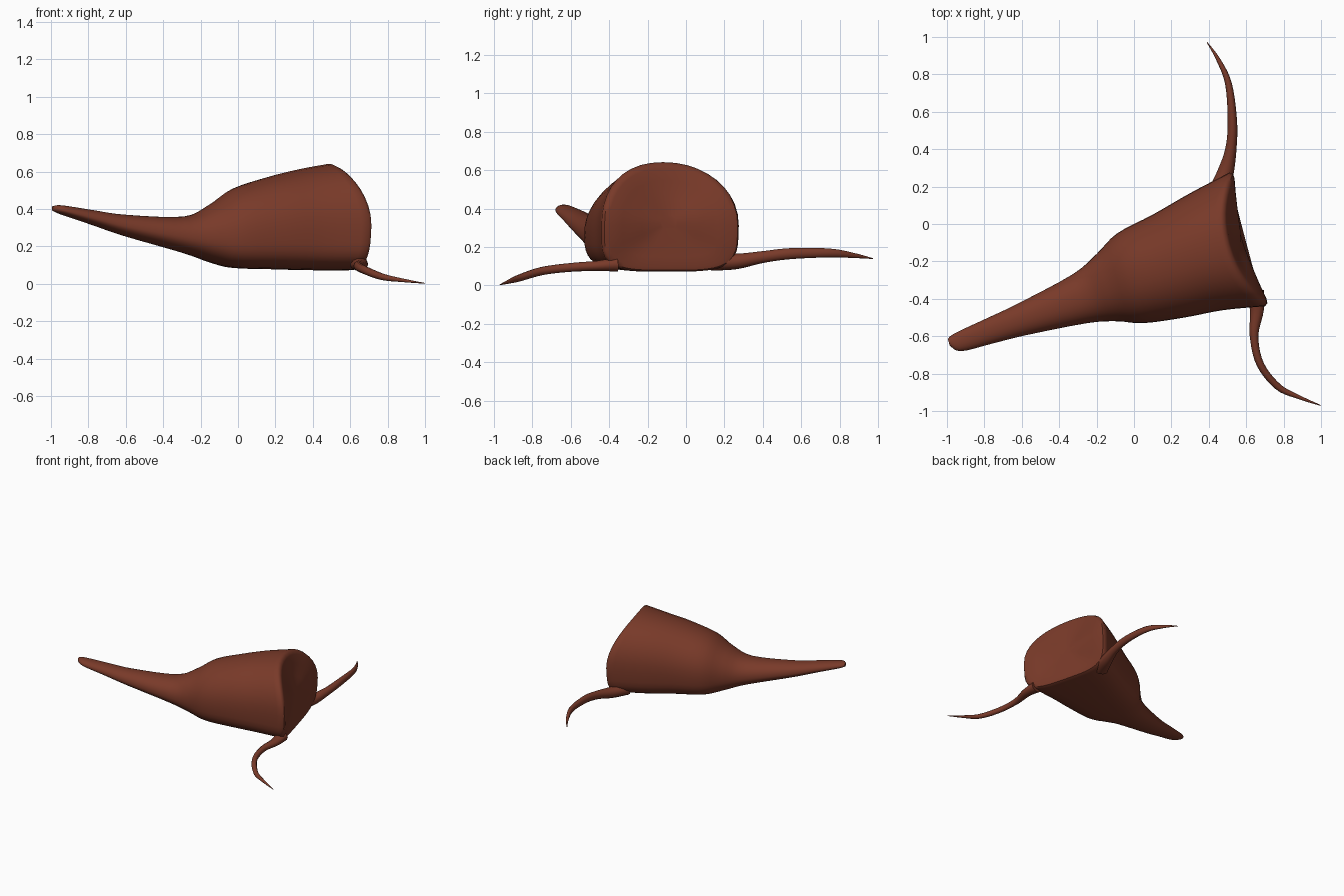
import bpy, bmesh, math
from mathutils import Vector

if "Cube" in bpy.data.objects:
    bpy.data.objects.remove(bpy.data.objects["Cube"])

skin = bpy.data.materials.new("red_brown")
skin.diffuse_color = (0.19, 0.042, 0.022, 1)
skin.use_nodes = True
skin.node_tree.nodes["Principled BSDF"].inputs["Base Color"].default_value = skin.diffuse_color


def smooth_rows(rows, steps):
    """Catmull-Rom interpolation through rows of numbers."""
    out = []
    for i in range(len(rows) - 1):
        p0, p1 = rows[max(i - 1, 0)], rows[i]
        p2, p3 = rows[i + 1], rows[min(i + 2, len(rows) - 1)]
        for s in range(steps):
            t = s / steps
            out.append([0.5 * (2 * b + (c - a) * t + (2 * a - 5 * b + 4 * c - d) * t * t
                               + (3 * b - a - 3 * c + d) * t ** 3)
                        for a, b, c, d in zip(p0, p1, p2, p3)])
    out.append(list(rows[-1]))
    return out


def loft(name, rings):
    """Skin closed rings of points and cap both ends."""
    bm = bmesh.new()
    loops = [[bm.verts.new(p) for p in ring] for ring in rings]
    n = len(loops[0])
    for a, b in zip(loops, loops[1:]):
        for i in range(n):
            j = (i + 1) % n
            bm.faces.new((a[i], a[j], b[j], b[i]))
    bm.faces.new(loops[0][::-1])
    bm.faces.new(loops[-1])
    bmesh.ops.recalc_face_normals(bm, faces=bm.faces)
    mesh = bpy.data.meshes.new(name)
    bm.to_mesh(mesh)
    bm.free()
    mesh.materials.append(skin)
    ob = bpy.data.objects.new(name, mesh)
    bpy.context.collection.objects.link(ob)
    bpy.context.view_layer.objects.active = ob
    ob.select_set(True)
    bpy.ops.object.shade_smooth_by_angle(angle=math.radians(50))
    ob.select_set(False)
    return ob


def spow(v, e):
    return math.copysign(abs(v) ** e, v)


# Body: left edge x, y, right edge x, y, bottom z, top z, backward lean, lower squareness
sections = [
    (-0.995, -0.615, -0.985, -0.65, 0.39, 0.415, 0.0, 2.0),
    (-0.96, -0.585, -0.925, -0.68, 0.37, 0.42, 0.0, 2.0),
    (-0.80, -0.51, -0.76, -0.64, 0.315, 0.395, 0.0, 2.0),
    (-0.63, -0.43, -0.58, -0.595, 0.255, 0.37, 0.0, 2.0),
    (-0.33, -0.27, -0.25, -0.53, 0.165, 0.36, 0.0, 2.2),
    (-0.20, -0.16, -0.09, -0.52, 0.115, 0.425, 0.0, 2.5),
    (-0.09, -0.05, 0.05, -0.53, 0.085, 0.51, 0.0, 3.0),
    (0.10, 0.05, 0.27, -0.50, 0.078, 0.572, 0.02, 3.4),
    (0.30, 0.165, 0.48, -0.46, 0.073, 0.612, 0.07, 3.8),
    (0.51, 0.275, 0.70, -0.44, 0.072, 0.642, 0.125, 4.0),
]
AXIS = Vector((0.955, 0.295, 0))
N = 40


def body_ring(row):
    lx, ly, rx, ry, z0, z1, lean, sq = row
    mid = Vector(((lx + rx) / 2, (ly + ry) / 2, 0))
    half = Vector((rx - lx, ry - ly, 0)) / 2
    zc = z0 + (z1 - z0) * 0.42
    pts = []
    for i in range(N):
        a = 2 * math.pi * i / N
        c, s = math.cos(a), math.sin(a)
        e = 2 / (2.15 if s > 0 else sq)
        u, v = spow(c, e), spow(s, e)
        z = zc + v * ((z1 - zc) if s > 0 else (zc - z0))
        back = lean * (v * v if v > 0 else 0.25 * v * v)
        p = mid + half * u - AXIS * back
        pts.append(Vector((p.x, p.y, z)))
    return pts


rings = [body_ring(r) for r in smooth_rows(sections, 4)]
# Broad end: rounded rim closing into a slightly hollow face
rim = rings[-1]
centre = sum(rim, Vector()) / N
centre += AXIS * 0.01
for scale, out in ((0.97, 0.018), (0.90, 0.022), (0.70, 0.015), (0.40, 0.008), (0.12, 0.004)):
    rings.append([centre.lerp(p, scale) + AXIS * out for p in rim])
loft("body", rings)


# Tendrils: x, y, z, half width, half height along the path
def tendril(name, path):
    rows = smooth_rows(path, 5)
    pts = [Vector(r[:3]) for r in rows]
    rings = []
    for i, r in enumerate(rows):
        d = (pts[min(i + 1, len(pts) - 1)] - pts[max(i - 1, 0)]).normalized()
        side = d.cross(Vector((0, 0, 1))).normalized()
        up = side.cross(d)
        rings.append([pts[i] + side * r[3] * math.cos(a) + up * r[4] * math.sin(a)
                      for a in (2 * math.pi * k / 10 for k in range(10))])
    loft(name, rings)


tendril("far_tendril", [
    (0.44, 0.14, 0.125, 0.060, 0.05), (0.485, 0.26, 0.125, 0.046, 0.042),
    (0.518, 0.40, 0.148, 0.030, 0.032), (0.526, 0.55, 0.166, 0.025, 0.030),
    (0.505, 0.75, 0.169, 0.018, 0.024), (0.45, 0.88, 0.155, 0.011, 0.013),
    (0.39, 0.972, 0.140, 0.002, 0.002)])
tendril("near_tendril", [
    (0.645, -0.36, 0.11, 0.05, 0.04), (0.657, -0.46, 0.102, 0.037, 0.028),
    (0.642, -0.60, 0.094, 0.023, 0.024), (0.675, -0.75, 0.075, 0.020, 0.022),
    (0.77, -0.87, 0.038, 0.018, 0.018), (0.88, -0.925, 0.019, 0.011, 0.010),
    (0.998, -0.97, 0.003, 0.002, 0.002)])
